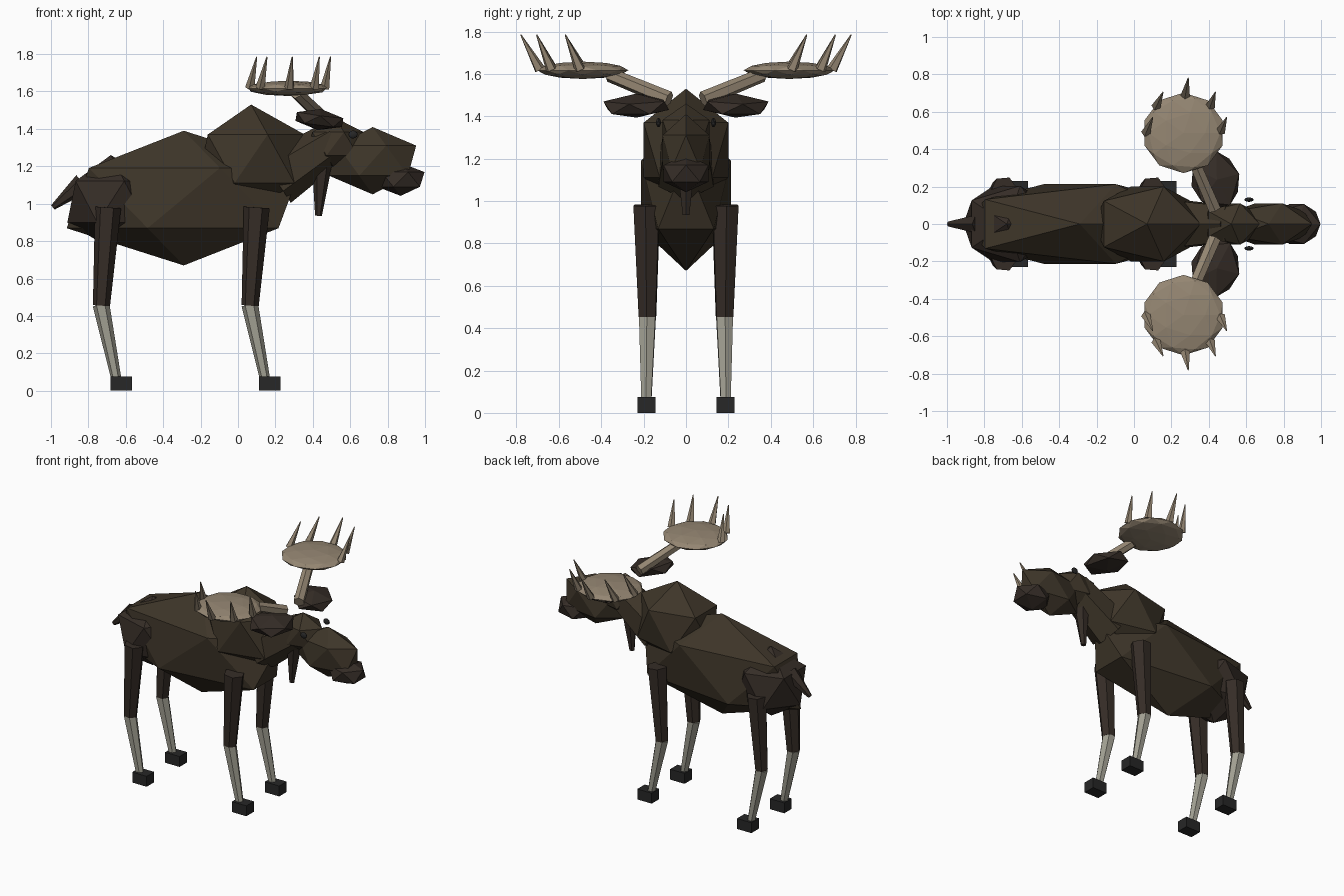
import bpy, bmesh
from mathutils import Vector, Matrix

if "Cube" in bpy.data.objects:
    bpy.data.objects.remove(bpy.data.objects["Cube"])


def material(name, rgb):
    m = bpy.data.materials.new(name)
    m.diffuse_color = (*rgb, 1)
    m.use_nodes = True
    m.node_tree.nodes["Principled BSDF"].inputs["Base Color"].default_value = m.diffuse_color
    return m


HIDE = material("hide_brown", (0.048, 0.036, 0.022))
DARK = material("dark_brown", (0.036, 0.026, 0.020))
HORN = material("antler_tan", (0.30, 0.24, 0.17))
SHANK = material("pale_shank", (0.36, 0.35, 0.29))
HOOF = material("hoof_black", (0.02, 0.02, 0.02))


def finish(bm, name, mat, mirror=False):
    if mirror:
        bmesh.ops.scale(bm, vec=(1, -1, 1), verts=bm.verts)
        bmesh.ops.reverse_faces(bm, faces=bm.faces)
    me = bpy.data.meshes.new(name)
    bm.to_mesh(me)
    bm.free()
    me.materials.append(mat)
    ob = bpy.data.objects.new(name, me)
    bpy.context.collection.objects.link(ob)
    return ob


def blob(name, loc, radii, mat, sub=1, rot=(0, 0), mirror=False):
    """Faceted ellipsoid, rot = (about y, about z)."""
    bm = bmesh.new()
    bmesh.ops.create_icosphere(bm, subdivisions=sub, radius=1)
    m = (Matrix.Translation(loc) @ Matrix.Rotation(rot[1], 4, 'Z')
         @ Matrix.Rotation(rot[0], 4, 'Y') @ Matrix.Diagonal((*radii, 1)))
    bm.transform(m)
    return finish(bm, name, mat, mirror)


def limb(name, a, b, r1, r2, mat, sides=6, mirror=False):
    """Tapered prism from a to b."""
    a, b = Vector(a), Vector(b)
    bm = bmesh.new()
    bmesh.ops.create_cone(bm, cap_ends=True, segments=sides, radius1=r1,
                          radius2=r2, depth=(b - a).length)
    q = (b - a).to_track_quat('Z', 'Y').to_matrix().to_4x4()
    bm.transform(Matrix.Translation((a + b) / 2) @ q)
    return finish(bm, name, mat, mirror)


def box(name, loc, size, mat, mirror=False):
    bm = bmesh.new()
    bmesh.ops.create_cube(bm, size=1)
    bm.transform(Matrix.Translation(loc) @ Matrix.Diagonal((*size, 1)))
    return finish(bm, name, mat, mirror)


# Torso
blob("body", (-0.29, 0, 1.03), (0.70, 0.25, 0.36), HIDE)
blob("shoulder_hump", (0.07, 0, 1.24), (0.32, 0.235, 0.29), HIDE)
blob("rump", (-0.68, 0, 1.01), (0.26, 0.24, 0.25), DARK)
limb("tail", (-0.83, 0, 1.11), (-0.99, 0, 0.98), 0.055, 0.015, DARK)

# Neck and head
limb("neck", (0.20, 0, 1.13), (0.52, 0, 1.34), 0.15, 0.11, HIDE)
blob("skull", (0.52, 0, 1.32), (0.17, 0.13, 0.14), HIDE)
blob("muzzle", (0.72, 0, 1.23), (0.26, 0.13, 0.18), HIDE)
blob("nose", (0.87, 0, 1.13), (0.142, 0.125, 0.088), DARK)
limb("throat_bell", (0.45, 0, 1.22), (0.43, 0, 0.935), 0.055, 0.018, DARK)

# Rim base and tip of each antler point
TINES = [((0.065, 0.49), (0.10, 0.57)), ((0.12, 0.63), (0.155, 0.705)),
         ((0.275, 0.69), (0.29, 0.78)), ((0.41, 0.635), (0.435, 0.705)),
         ((0.465, 0.50), (0.495, 0.57))]

for side, mir in (("left", False), ("right", True)):
    # Eyes, ears
    blob(f"{side}_eye", (0.615, 0.13, 1.37), (0.025, 0.012, 0.022), HOOF, 2, mirror=mir)
    blob(f"{side}_ear", (0.435, 0.235, 1.45), (0.145, 0.175, 0.057), DARK,
         rot=(0.14, 0.25), mirror=mir)
    # Antlers
    limb(f"{side}_antler_beam", (0.43, 0.08, 1.48), (0.31, 0.36, 1.595),
         0.038, 0.034, HORN, mirror=mir)
    blob(f"{side}_antler_palm", (0.265, 0.487, 1.617), (0.22, 0.215, 0.041), HORN, 2,
         mirror=mir)
    for i, (p, t) in enumerate(TINES):
        limb(f"{side}_antler_point_{i + 1}", (*p, 1.62), (*t, 1.785),
             0.027, 0.003, HORN, 5, mirror=mir)
    # Legs
    for end, dx in (("front", 0.0), ("hind", -0.795)):
        n = f"{side}_{end}"
        limb(f"{n}_upper_leg", (0.10 + dx, 0.185, 0.98), (0.065 + dx, 0.182, 0.455),
             0.07, 0.046, DARK, mirror=mir)
        limb(f"{n}_lower_leg", (0.063 + dx, 0.182, 0.46), (0.145 + dx, 0.187, 0.06),
             0.045, 0.027, SHANK, mirror=mir)
        box(f"{n}_hoof", (0.17 + dx, 0.187, 0.0375), (0.115, 0.085, 0.075), HOOF, mir)
